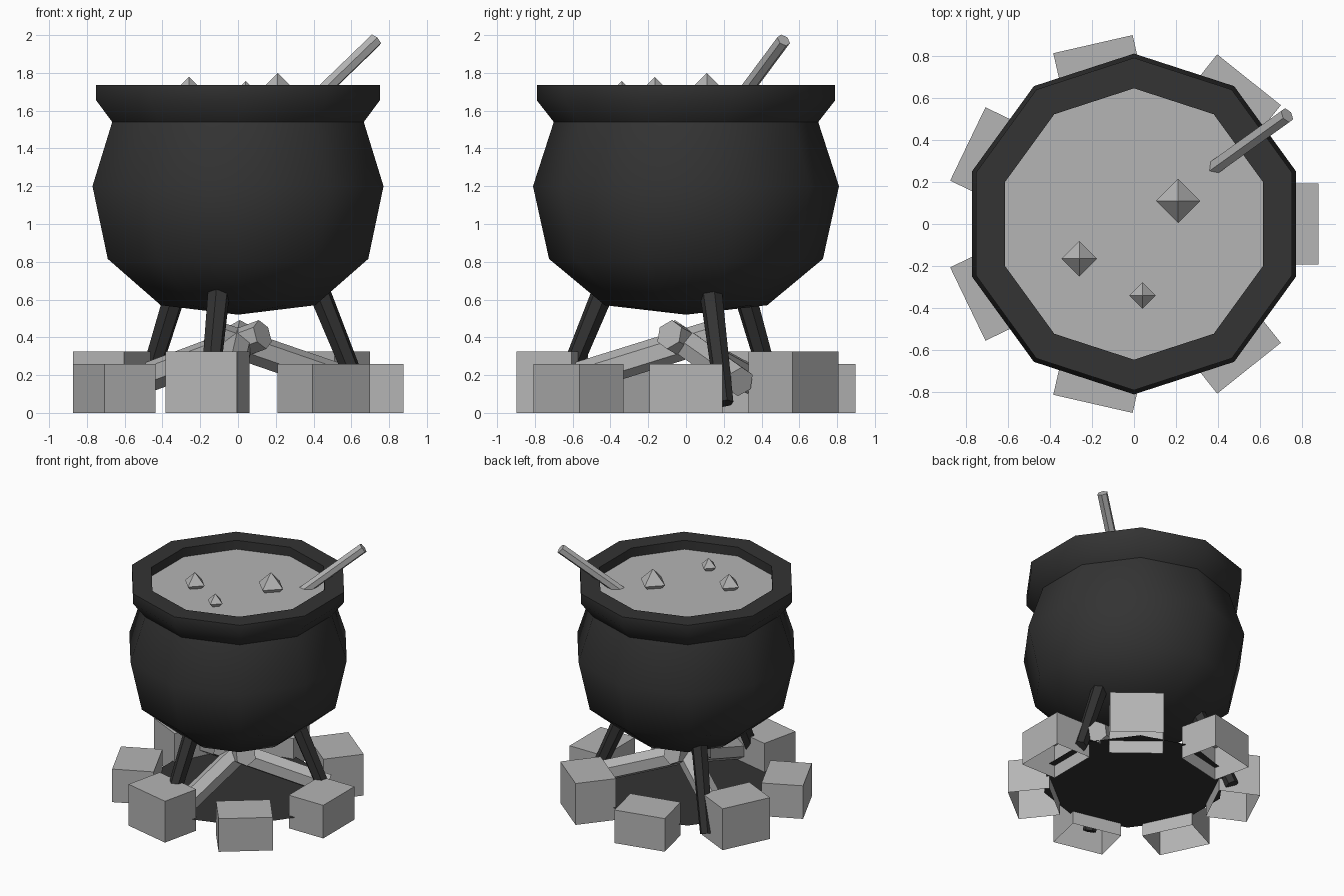
import bpy, bmesh, math
from mathutils import Vector, Matrix

if "Cube" in bpy.data.objects:
    bpy.data.objects.remove(bpy.data.objects["Cube"])


def material(name, v):
    m = bpy.data.materials.new(name)
    m.diffuse_color = (v, v, v, 1)
    m.use_nodes = True
    m.node_tree.nodes["Principled BSDF"].inputs["Base Color"].default_value = m.diffuse_color
    return m


DARK = material("dark_iron", 0.033)
GREY = material("pale_grey", 0.46)


def finish(name, bm, mat):
    me = bpy.data.meshes.new(name)
    bm.to_mesh(me)
    bm.free()
    me.materials.append(mat)
    ob = bpy.data.objects.new(name, me)
    bpy.context.collection.objects.link(ob)
    return ob


def polar(r, deg, z):
    a = math.radians(deg)
    return Vector((r * math.cos(a), r * math.sin(a), z))


def lathe(name, profile, mat, n=10, start=90):
    """Revolve (radius, z) points; radius 0 becomes a single pole."""
    bm = bmesh.new()
    rings = []
    for r, z in profile:
        if r == 0:
            rings.append([bm.verts.new((0, 0, z))] * n)
        else:
            rings.append([bm.verts.new(polar(r, start + 360 * i / n, z)) for i in range(n)])
    for a, b in zip(rings, rings[1:]):
        for i in range(n):
            j = (i + 1) % n
            quad = list(dict.fromkeys((a[i], a[j], b[j], b[i])))
            bm.faces.new(quad)
    return finish(name, bm, mat)


def rod(name, p, q, r1, r2, mat, n=6):
    """Faceted rod from p to q."""
    d = q - p
    bm = bmesh.new()
    rot = d.to_track_quat('Z', 'Y').to_matrix().to_4x4()
    bmesh.ops.create_cone(bm, cap_ends=True, segments=n, radius1=r1, radius2=r2,
                          depth=d.length, matrix=Matrix.Translation((p + q) / 2) @ rot)
    return finish(name, bm, mat)


# Cauldron: pole, belly, neck, flared rim and inner wall
pot = lathe("cauldron", [(0, 0.52), (0.43, 0.57), (0.725, 0.815), (0.81, 1.20), (0.70, 1.54),
                         (0.79, 1.655), (0.79, 1.735), (0.645, 1.735), (0.645, 1.64)], DARK)
bpy.context.view_layer.objects.active = pot
pot.select_set(True)
bpy.ops.object.shade_smooth_by_angle(angle=math.radians(50))

# Brew surface
lathe("brew", [(0.645, 1.665), (0, 1.665)], GREY)

# Bubbles: octahedra half sunk in the brew
for i, (x, y, r) in enumerate([(0.21, 0.11, 0.105), (-0.26, -0.165, 0.085), (0.04, -0.34, 0.063)]):
    bm = bmesh.new()
    for s in (1, -1):
        tip = bm.verts.new((x, y, 1.694 + s * r))
        ring = [bm.verts.new(polar(r, 90 * k * s, 1.694) + Vector((x, y, 0))) for k in range(4)]
        for k in range(4):
            bm.faces.new((ring[k], ring[(k + 1) % 4], tip))
    bmesh.ops.remove_doubles(bm, verts=bm.verts, dist=1e-4)
    finish(f"bubble_{i}", bm, GREY)

# Stirring stick
rod("stirring_stick", Vector((0.30, 0.21, 1.56)), Vector((0.728, 0.517, 1.973)), 0.038, 0.038, GREY)

# Legs and crossed logs, three of each
for k in range(3):
    a = 17 + 120 * k
    rod(f"leg_{k}", polar(0.70, a, 0.05), polar(0.455, a, 0.63), 0.048, 0.06, DARK)
    a = 26 + 120 * k
    rod(f"log_{k}", polar(0.65, a, 0.165), polar(-0.157, a, 0.415), 0.08, 0.08, GREY)

# Burnt ground disc
lathe("ash_bed", [(0.66, 0.10), (0, 0.10)], DARK)

# Ring of seven open-bottomed stones with alternating heights
for k in range(7):
    h = 0.325 if k % 2 else 0.26
    bm = bmesh.new()
    bmesh.ops.create_cube(bm, size=1)
    bm.normal_update()
    bmesh.ops.delete(bm, geom=[f for f in bm.faces if f.normal.z < -0.5], context='FACES_ONLY')
    bm.transform(Matrix.Rotation(math.tau * k / 7, 4, 'Z')
                 @ Matrix.Translation((0.727, 0, h / 2))
                 @ Matrix.Diagonal((0.30, 0.387, h, 1)))
    finish(f"stone_{k}", bm, GREY)
